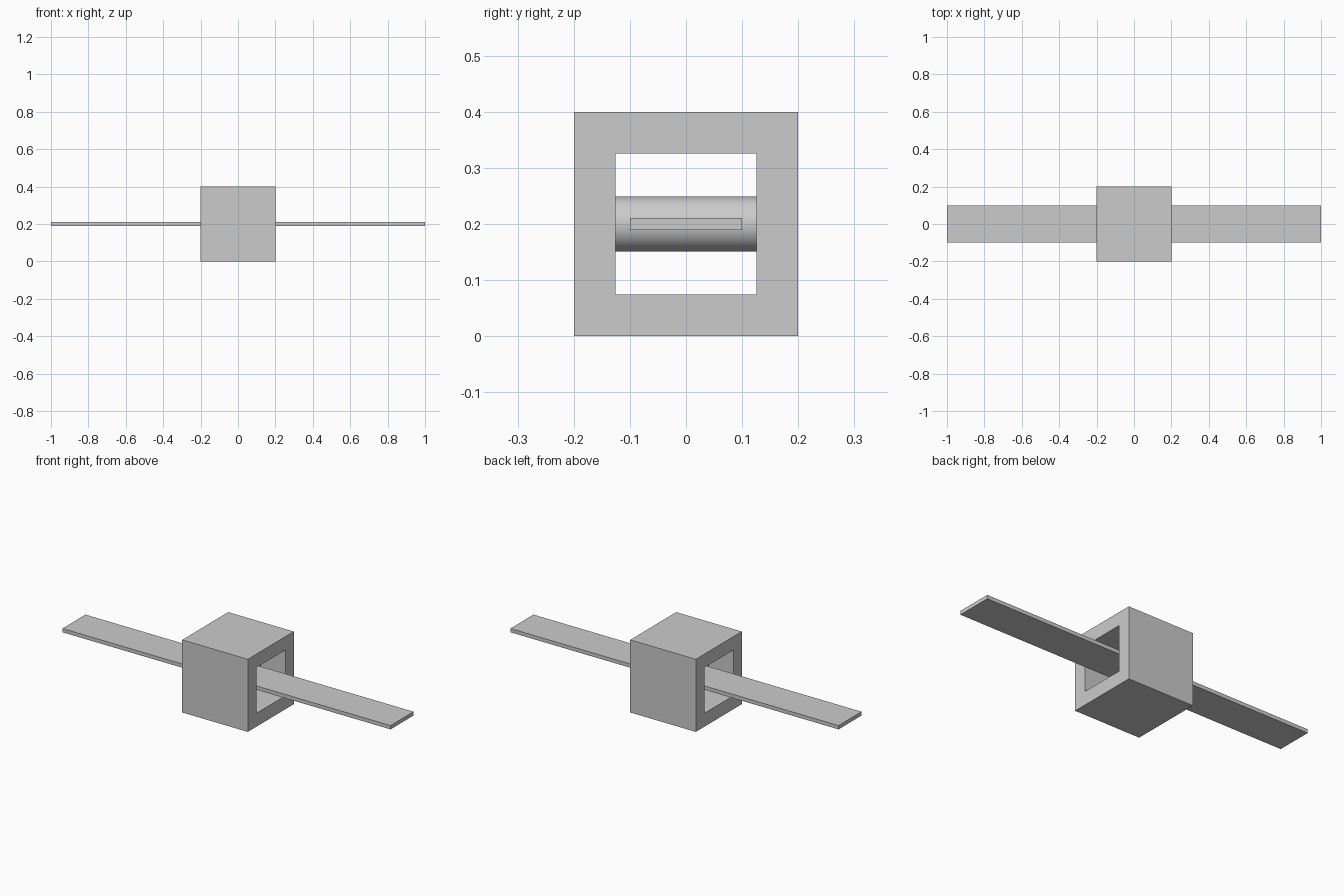
import bpy
import bmesh
from math import radians

if "Cube" in bpy.data.objects:
    bpy.data.objects.remove(bpy.data.objects["Cube"])

MID_Z = 0.2        # shared centre height
HALF = 0.2         # half size of the housing
HOLE = 0.126       # half size of the square opening


def add_box(name, size, location):
    bpy.ops.mesh.primitive_cube_add(size=1, location=location)
    obj = bpy.context.object
    obj.name = name
    obj.scale = size
    bpy.ops.object.transform_apply(location=False, rotation=False, scale=True)
    return obj


# Square housing, open from side to side along x
bm = bmesh.new()
corners = [(-1, -1), (1, -1), (1, 1), (-1, 1)]


def square_loop(x, half):
    return [bm.verts.new((x, y * half, z * half)) for y, z in corners]


loops = [square_loop(-HALF, HALF), square_loop(HALF, HALF),
         square_loop(HALF, HOLE), square_loop(-HALF, HOLE)]
for a, b in zip(loops, loops[1:] + loops[:1]):
    for i in range(4):
        j = (i + 1) % 4
        bm.faces.new((a[i], a[j], b[j], b[i]))
bmesh.ops.recalc_face_normals(bm, faces=bm.faces)
mesh = bpy.data.meshes.new("housing")
bm.to_mesh(mesh)
bm.free()
housing = bpy.data.objects.new("housing", mesh)
housing.location.z = MID_Z
bpy.context.collection.objects.link(housing)

# Round axle spanning the opening
bpy.ops.mesh.primitive_cylinder_add(vertices=48, radius=0.049, depth=2 * HOLE,
                                    location=(0, 0, MID_Z),
                                    rotation=(radians(90), 0, 0))
bpy.context.object.name = "axle"
bpy.ops.object.shade_smooth_by_angle(angle=radians(30))

# Long flat blade passing through the axle
add_box("blade", (2.0, 0.2, 0.021), (0, 0, MID_Z))
